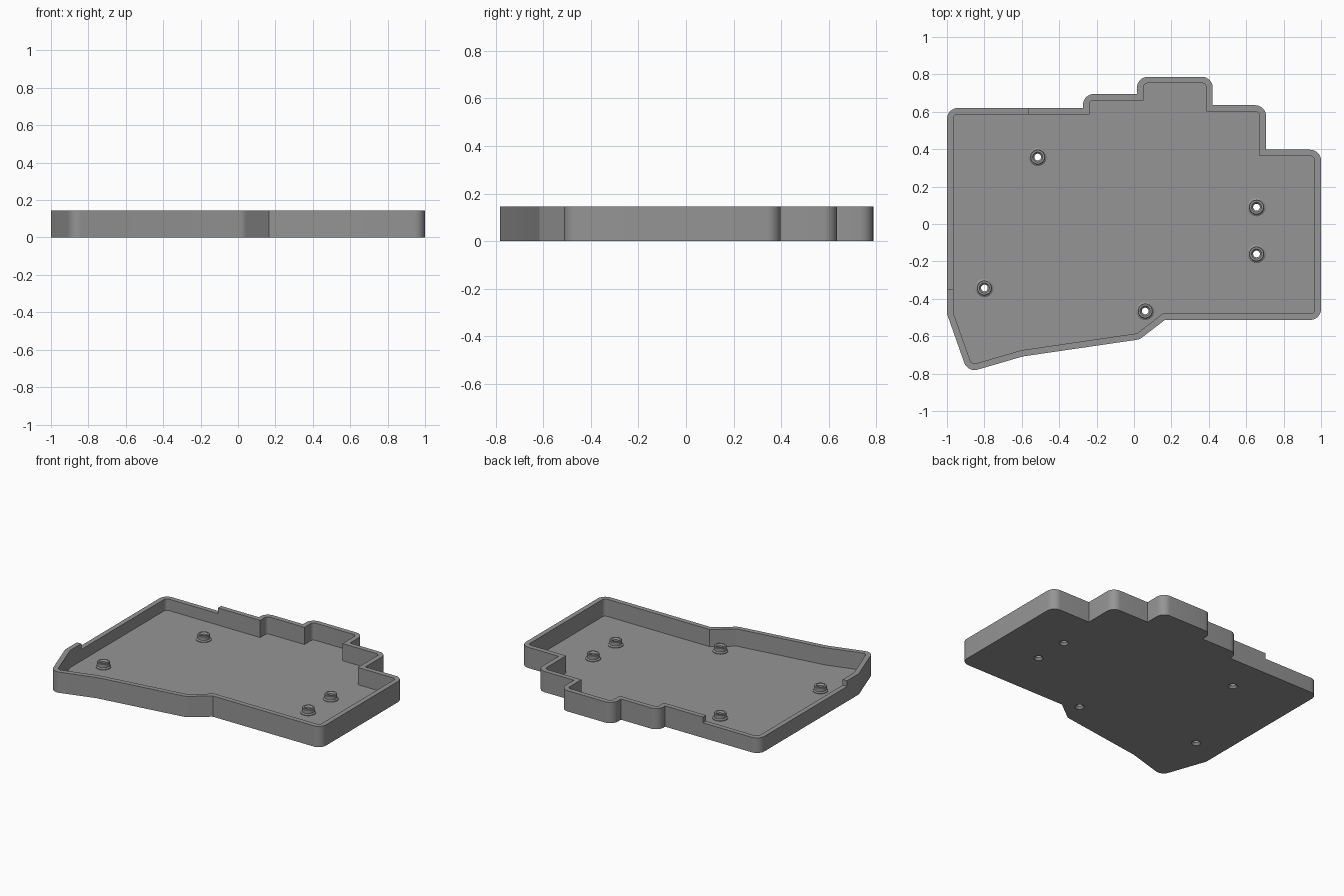
import bpy, bmesh, math
from mathutils import Vector

if "Cube" in bpy.data.objects:
    bpy.data.objects.remove(bpy.data.objects["Cube"])

HEIGHT, LOW_RIM, FLOOR, WALL = 0.145, 0.105, 0.025, 0.034

# Tray footprint, counter-clockwise from the front left corner
OUTLINE = [(-0.889, -0.794), (-0.594, -0.708), (0.03, -0.617), (0.165, -0.513),
           (1, -0.513), (1, 0.397), (0.706, 0.397), (0.706, 0.635),
           (0.421, 0.635), (0.421, 0.787), (0.016, 0.787), (0.016, 0.695),
           (-0.273, 0.695), (-0.273, 0.62), (-1, 0.62), (-1, -0.48)]
SCREWS = [(-0.515, 0.358), (0.655, 0.09), (0.655, -0.16), (0.06, -0.465), (-0.8, -0.342)]

grey = bpy.data.materials.new("grey plastic")
grey.diffuse_color = (0.3, 0.3, 0.3, 1)
grey.use_nodes = True
grey.node_tree.nodes["Principled BSDF"].inputs["Base Color"].default_value = grey.diffuse_color


def corners(points):
    pts = [Vector(p) for p in points]
    for i, p in enumerate(pts):
        a = (p - pts[i - 1]).normalized()
        b = (pts[(i + 1) % len(pts)] - p).normalized()
        yield p, a, b


def inset(points, d):
    out = []
    for p, a, b in corners(points):
        na, nb = Vector((-a.y, a.x)), Vector((-b.y, b.x))
        out.append(p + (na + nb) * d / (1 + na.dot(nb)))
    return out


def rounded(points, r, steps=8):
    # Round outward corners only; inward corners stay sharp
    out = []
    for p, a, b in corners(points):
        turn = math.atan2(a.x * b.y - a.y * b.x, a.dot(b))
        if turn < 0.3:
            out.append(p)
            continue
        start = p - a * r * math.tan(turn / 2)
        centre = start + Vector((-a.y, a.x)) * r
        first = math.atan2(-a.x, a.y)
        for k in range(steps + 1):
            t = first + turn * k / steps
            out.append(centre + Vector((math.cos(t), math.sin(t))) * r)
    return out


def finish(name, bm):
    bmesh.ops.recalc_face_normals(bm, faces=bm.faces[:])
    mesh = bpy.data.meshes.new(name)
    bm.to_mesh(mesh)
    bm.free()
    mesh.materials.append(grey)
    obj = bpy.data.objects.new(name, mesh)
    bpy.context.collection.objects.link(obj)
    return obj


def prism(name, points, z0, z1):
    bm = bmesh.new()
    face = bm.faces.new([bm.verts.new((p[0], p[1], z0)) for p in points])
    top = bmesh.ops.extrude_face_region(bm, geom=[face])["geom"]
    bmesh.ops.translate(bm, vec=(0, 0, z1 - z0),
                        verts=[v for v in top if isinstance(v, bmesh.types.BMVert)])
    return finish(name, bm)


def circle(x, y, r, n=32):
    return [(x + r * math.cos(math.tau * k / n), y + r * math.sin(math.tau * k / n))
            for k in range(n)]


def activate(obj):
    bpy.ops.object.select_all(action='DESELECT')
    obj.select_set(True)
    bpy.context.view_layer.objects.active = obj


def cut(obj, cutter):
    mod = obj.modifiers.new("cut", 'BOOLEAN')
    mod.operation, mod.solver, mod.object = 'DIFFERENCE', 'EXACT', cutter
    activate(obj)
    bpy.ops.object.modifier_apply(modifier=mod.name)
    bpy.data.objects.remove(cutter)


def smooth(obj):
    activate(obj)
    bpy.ops.object.shade_smooth_by_angle(angle=math.radians(30))


# Tray: solid block, hollowed, with a lower rim around the back left
tray = prism("tray", rounded(OUTLINE, 0.058), 0, HEIGHT)
cut(tray, prism("cavity_cutter", rounded(inset(OUTLINE, WALL), 0.024), FLOOR, 0.3))
cut(tray, prism("rim_cutter", [(-1.2, -0.35), (-0.565, -0.35), (-0.565, 0.9), (-1.2, 0.9)],
                LOW_RIM, 0.3))
for x, y in SCREWS:
    cut(tray, prism("hole_cutter", circle(x, y, 0.044), -0.1, 0.06))
smooth(tray)

# Screw bosses: flared foot, raised collar, through hole countersunk below
PROFILE = [(0.03, 0), (0.044, 0), (0.044, 0.024), (0.049, 0.025), (0.049, 0.03),
           (0.04, 0.036), (0.04, 0.06), (0.037, 0.064), (0.027, 0.064),
           (0.018, 0.054), (0.018, 0.014)]
for i, (x, y) in enumerate(SCREWS):
    bm = bmesh.new()
    rings = [[bm.verts.new((*p, z)) for p in circle(x, y, r)] for r, z in PROFILE]
    for j, ring in enumerate(rings):
        prev = rings[j - 1]
        for k in range(len(ring)):
            bm.faces.new((prev[k - 1], prev[k], ring[k], ring[k - 1]))
    smooth(finish(f"screw_boss_{i + 1}", bm))
